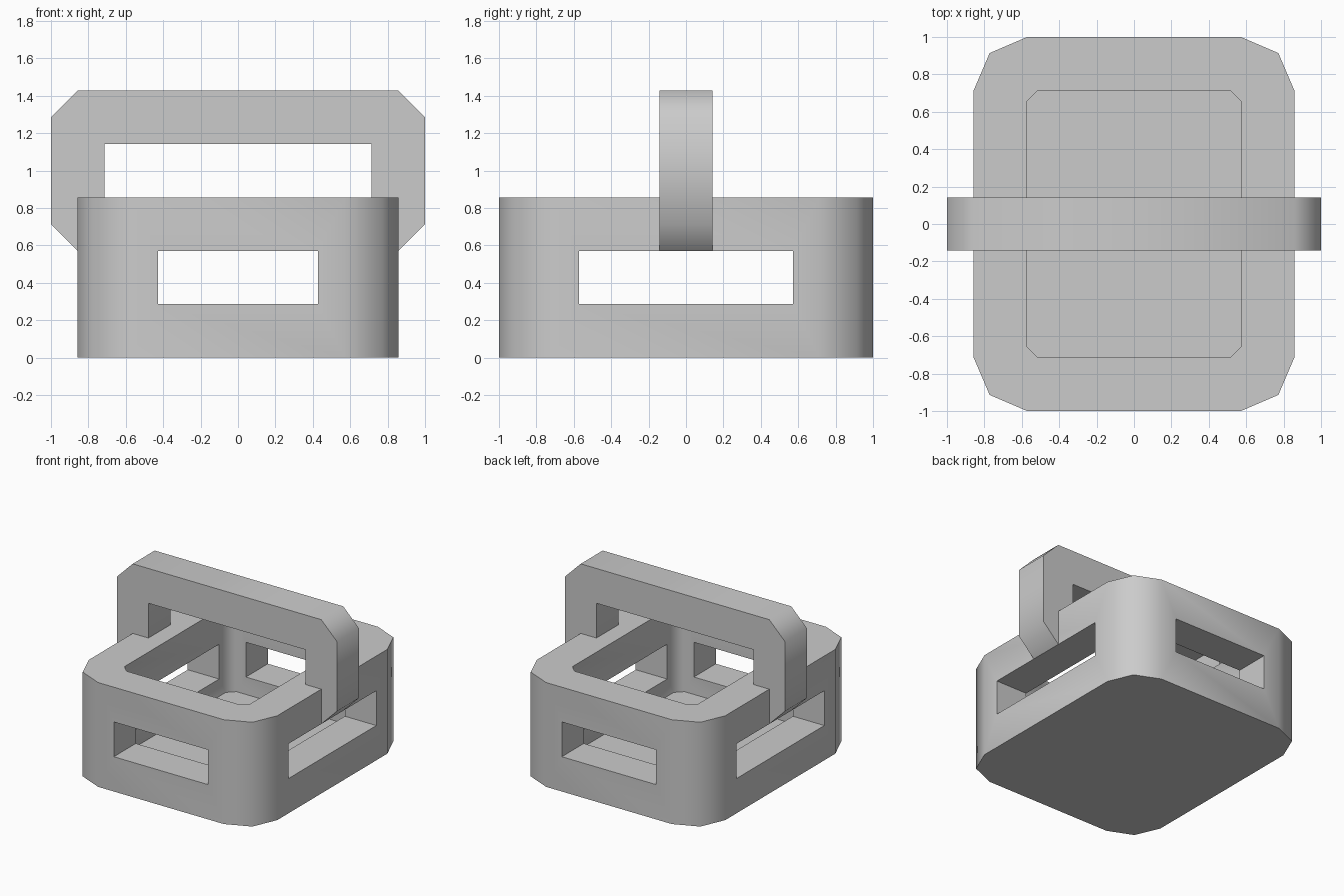
import bpy, bmesh
from math import radians
from mathutils import Vector

if "Cube" in bpy.data.objects:
    bpy.data.objects.remove(bpy.data.objects["Cube"])

U = 1 / 7  # design grid unit


def prism(name, profile, direction, place):
    """Extrude a closed 2D profile; place maps (a, b) to a 3D point."""
    bm = bmesh.new()
    face = bm.faces.new([bm.verts.new(place(a, b)) for a, b in profile])
    new = bmesh.ops.extrude_face_region(bm, geom=[face])["geom"]
    verts = [v for v in new if isinstance(v, bmesh.types.BMVert)]
    bmesh.ops.translate(bm, verts=verts, vec=Vector(direction))
    bmesh.ops.recalc_face_normals(bm, faces=bm.faces[:])
    mesh = bpy.data.meshes.new(name)
    bm.to_mesh(mesh)
    bm.free()
    obj = bpy.data.objects.new(name, mesh)
    bpy.context.collection.objects.link(obj)
    return obj


def four_corners(corner):
    """Mirror a corner, listed from the +x side round to the +y side, into a full loop."""
    half = corner + [(-x, y) for x, y in reversed(corner)]
    return half + [(-x, -y) for x, y in half]


def activate(obj):
    bpy.ops.object.select_all(action='DESELECT')
    obj.select_set(True)
    bpy.context.view_layer.objects.active = obj


def cut(obj, cutter):
    cutter.hide_render = True
    mod = obj.modifiers.new("cut", 'BOOLEAN')
    mod.operation = 'DIFFERENCE'
    mod.solver = 'EXACT'
    mod.object = cutter
    activate(obj)
    bpy.ops.object.modifier_apply(modifier=mod.name)
    bpy.data.objects.remove(cutter)


def horizontal_prism(name, corner, z0, z1):
    return prism(name, four_corners(corner), (0, 0, z1 - z0), lambda x, y: (x, y, z0))


# Basket body with rounded corners
body = horizontal_prism("basket_body", [(6*U, 5*U), (5.4*U, 6.4*U), (4*U, 7*U)], 0, 6*U)

# Open cavity above the floor, then the front/back and side windows
cut(body, horizontal_prism("cavity_cutter", [(4*U, 4.6*U), (3.6*U, 5*U)], U, 7*U))
cut(body, horizontal_prism("front_window_cutter", [(3*U, 8*U)], 2*U, 4*U))
cut(body, horizontal_prism("side_window_cutter", [(8*U, 4*U)], 2*U, 4*U))

# Arched carrying handle, its legs sunk into the side walls
side = [(5*U, 8*U), (5*U, 4.9*U), (6*U, 4*U), (7*U, 5*U), (7*U, 9*U), (6*U, 10*U)]
arch = side + [(-x, z) for x, z in reversed(side)]
handle = prism("handle", arch, (0, 2*U, 0), lambda x, z: (x, -U, z))

for obj in (body, handle):
    activate(obj)
    bpy.ops.object.shade_smooth_by_angle(angle=radians(50))
